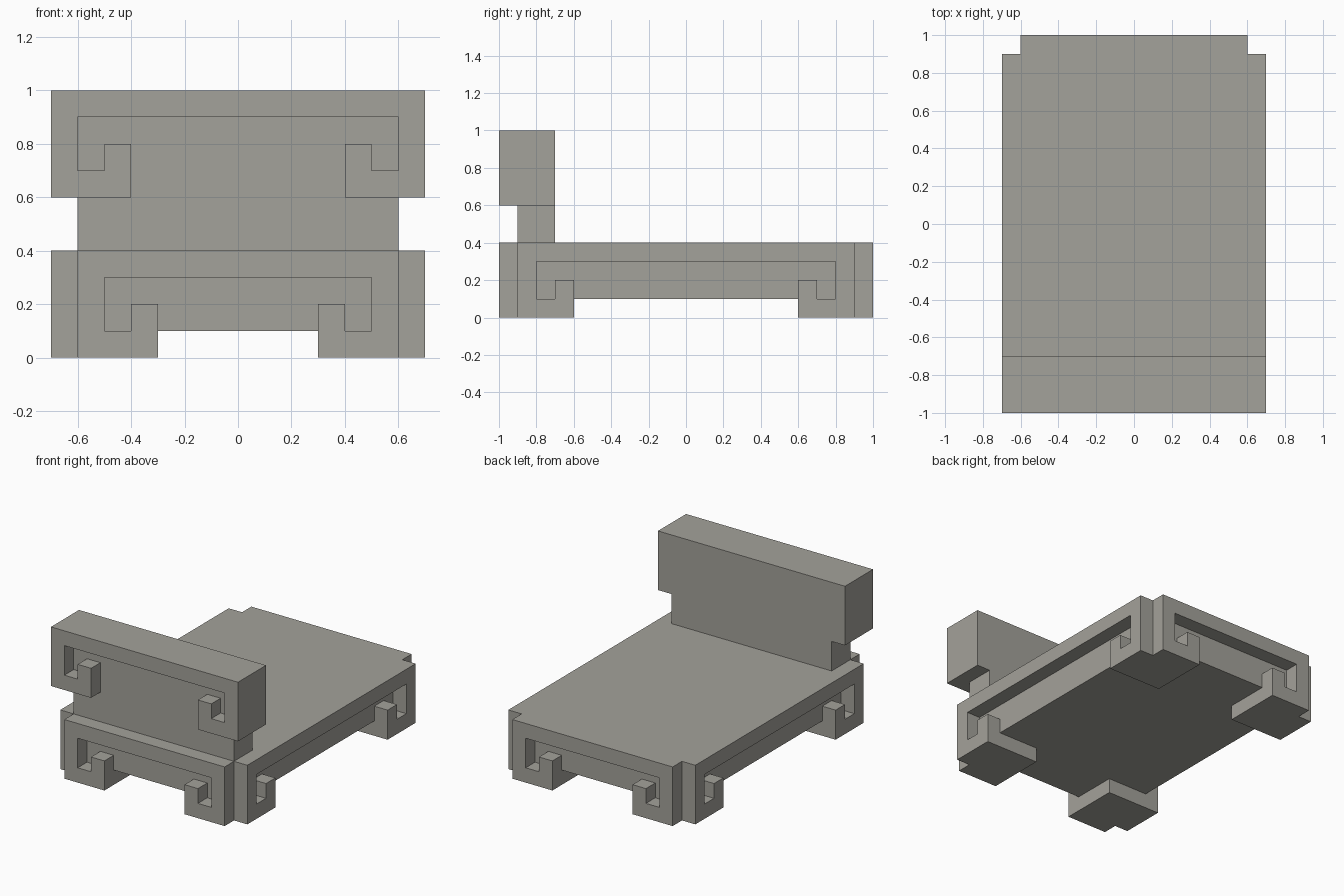
import bpy
import bmesh
from mathutils import Matrix, Vector

cube = bpy.data.objects.get("Cube")
if cube:
    bpy.data.objects.remove(cube, do_unlink=True)

# Single warm grey finish
grey = bpy.data.materials.new("warm_grey")
grey.use_nodes = True
colour = (0.37, 0.36, 0.325, 1.0)
grey.diffuse_color = colour
grey.node_tree.nodes["Principled BSDF"].inputs["Base Color"].default_value = colour


def extrude(name, points, depth):
    """Make a solid from a list of 3D points pushed along a depth vector."""
    bm = bmesh.new()
    face = bm.faces.new([bm.verts.new(p) for p in points])
    result = bmesh.ops.extrude_face_region(bm, geom=[face], use_keep_orig=True)
    moved = [v for v in result["geom"] if isinstance(v, bmesh.types.BMVert)]
    bmesh.ops.translate(bm, verts=moved, vec=Vector(depth))
    bmesh.ops.recalc_face_normals(bm, faces=bm.faces)
    mesh = bpy.data.meshes.new(name)
    bm.to_mesh(mesh)
    bm.free()
    mesh.materials.append(grey)
    obj = bpy.data.objects.new(name, mesh)
    bpy.context.collection.objects.link(obj)
    return obj


def box(name, low, high):
    x0, y0, z0 = low
    x1, y1, z1 = high
    base = [(x0, y0, z0), (x1, y0, z0), (x1, y1, z0), (x0, y1, z0)]
    return extrude(name, base, (0, 0, z1 - z0))


def scroll_profile(w):
    """Rail with an inward hooked foot at each end, as (u, z) points."""
    left = [(-w, 0.4), (-w, 0), (-w + 0.3, 0), (-w + 0.3, 0.2), (-w + 0.2, 0.2),
            (-w + 0.2, 0.1), (-w + 0.1, 0.1), (-w + 0.1, 0.3)]
    return left + [(-u, z) for u, z in reversed(left)]


# Deck
box("deck", (-0.6, -0.9, 0.1), (0.6, 0.9, 0.4))

# Hooked frames on all four sides of the deck
for name, s in (("front_frame", -1), ("back_frame", 1)):
    extrude(name, [(u, s * 0.9, z) for u, z in scroll_profile(0.6)], (0, s * 0.1, 0))
for name, s in (("right_frame", -1), ("left_frame", 1)):
    extrude(name, [(s * 0.6, u, z) for u, z in scroll_profile(0.9)], (s * 0.1, 0, 0))

# Feet behind the hooked corners
for side, sx in (("right", -1), ("left", 1)):
    for end, sy in (("front", -1), ("back", 1)):
        xs = sorted((sx * 0.3, sx * 0.6))
        ys = sorted((sy * 0.6, sy * 0.9))
        box(f"{end}_{side}_foot", (xs[0], ys[0], 0), (xs[1], ys[1], 0.1))

# Headboard panel on a narrower neck
half = [(0.6, 0.4), (0.6, 0.6), (0.7, 0.6), (0.7, 1.0)]
panel = half + [(-x, z) for x, z in reversed(half)]
extrude("headboard_panel", [(x, -0.9, z) for x, z in panel], (0, 0.2, 0))

# Hooked trim on the face of the headboard
trim = extrude("headboard_trim", [(u, -1.0, z) for u, z in scroll_profile(0.7)], (0, 0.1, 0))
trim.data.transform(Matrix.Translation((0, 0, 0.6)))
